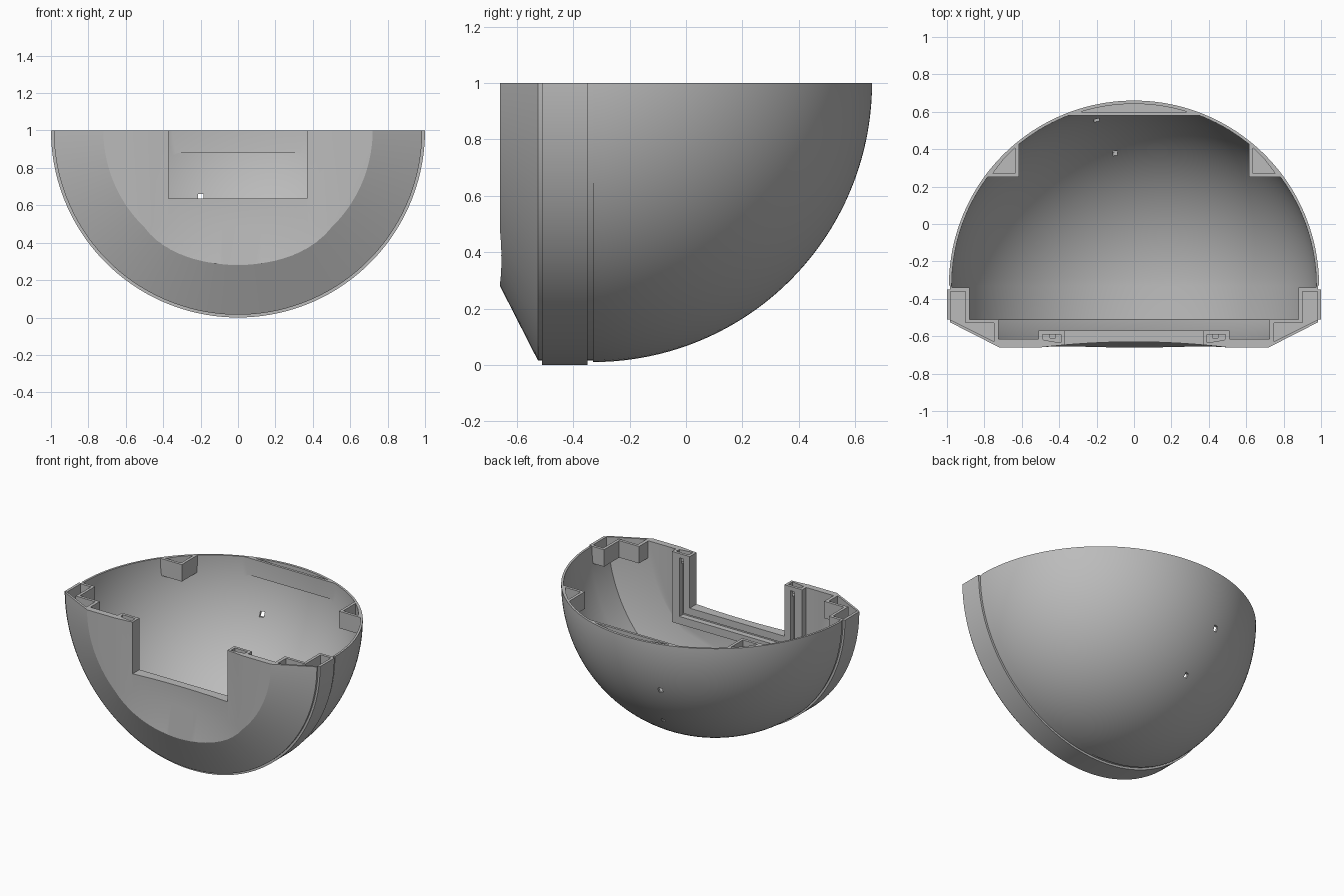
import bpy, bmesh, math

if "Cube" in bpy.data.objects:
    bpy.data.objects.remove(bpy.data.objects["Cube"])

grey = bpy.data.materials.new("plain_grey")
grey.use_nodes = True
colour = (0.5, 0.5, 0.5, 1)
grey.diffuse_color = colour
grey.node_tree.nodes["Principled BSDF"].inputs["Base Color"].default_value = colour

SEGMENTS = 128
SPHERE_Y = -0.33


def finish(name, bm):
    bmesh.ops.remove_doubles(bm, verts=bm.verts, dist=1e-5)
    bmesh.ops.recalc_face_normals(bm, faces=bm.faces)
    mesh = bpy.data.meshes.new(name)
    bm.to_mesh(mesh)
    bm.free()
    mesh.materials.append(grey)
    ob = bpy.data.objects.new(name, mesh)
    bpy.context.collection.objects.link(ob)
    return ob


def loft(name, rings, closed_ends=True):
    """Skin a list of equal-length closed rings."""
    bm = bmesh.new()
    loops = [[bm.verts.new(p) for p in ring] for ring in rings]
    for a, b in zip(loops, loops[1:]):
        for i in range(len(a)):
            j = (i + 1) % len(a)
            bm.faces.new((a[i], a[j], b[j], b[i]))
    if closed_ends:
        bm.faces.new(loops[0])
        bm.faces.new(loops[-1])
    return finish(name, bm)


def lathe(name, profile):
    """Turn (radius, y) points round the axis along y at z = 1."""
    angles = [2 * math.pi * (i + 0.5) / SEGMENTS for i in range(SEGMENTS)]
    return loft(name, [[(r * math.cos(a), y, 1 + r * math.sin(a)) for a in angles]
                       for r, y in profile])


def prism(name, outline, z0, z1):
    return loft(name, [[(x, y, z) for x, y in outline] for z in (z0, z1)])


def box(name, x0, x1, y0, y1, z0, z1):
    return prism(name, [(x0, y0), (x1, y0), (x1, y1), (x0, y1)], z0, z1)


def pair(name, outline, z0, z1):
    return [prism(name + "_left", outline, z0, z1),
            prism(name + "_right", [(-x, y) for x, y in outline], z0, z1)]


def dome(radius, steps=40):
    """Quarter-circle profile from the rim to just short of the pole."""
    turn = [math.pi / 2 * i / steps for i in range(steps)] + [math.pi / 2 - 0.003]
    return [(radius * math.cos(t), SPHERE_Y + radius * math.sin(t)) for t in turn]


def cut(target, cutters):
    for cutter in cutters:
        mod = target.modifiers.new("cut", "BOOLEAN")
        mod.operation, mod.solver, mod.object = "DIFFERENCE", "EXACT", cutter
        bpy.context.view_layer.objects.active = target
        bpy.ops.object.modifier_apply(modifier=mod.name)
        bpy.data.objects.remove(cutter)


# Outer body: dome, narrow groove, raised band, bevelled front
bowl = lathe("bowl_shell", [(0.72, -0.66), (0.985, -0.525), (0.985, -0.51), (1, -0.51),
                            (1, -0.35), (0.985, -0.35), (0.985, SPHERE_Y)] + dome(0.99))

# Hollow inside, leaving corner posts, back supports and window frame standing
cavity = lathe("cavity", [(0.72, -0.615), (0.965, -0.51)] + dome(0.975))
post = [(0.88, -0.34), (1.1, -0.34), (1.1, -0.7), (0.725, -0.7), (0.725, -0.51), (0.88, -0.51)]
support = [(0.615, 0.25), (1.1, 0.25), (1.1, 0.8), (0.615, 0.8)]
cut(cavity, pair("post", post, 0.88, 2.2) + pair("support", support, 0.88, 2.2) + [
    box("back_bar", -0.6, 0.6, 0.58, 0.8, 0.88, 2.2),
    box("window_frame", -0.51, 0.51, -0.75, -0.57, 0.5, 2.2)])

# Shallow concave front panel that fades out below
panel_rings = []
for z, depth in ((0.28, -0.001), (0.49, 0.03), (1.2, 0.03)):
    arc = [-0.5 + i / 24 for i in range(25)]
    panel_rings.append([(x, -0.66 + depth * (1 - 4 * x * x), z) for x in arc]
                       + [(0.5, -0.8, z), (-0.5, -0.8, z)])
panel = loft("front_panel", panel_rings)

# Pockets sunk into the rim
post_pocket = [(0.9, -0.36), (0.98, -0.36), (0.98, -0.512), (0.748, -0.628),
               (0.748, -0.53), (0.9, -0.53)]
support_pocket = [(0.635, 0.27), (0.755, 0.27), (0.7, 0.343), (0.635, 0.408)]
rail_pocket = [(0.39, -0.59), (0.49, -0.59), (0.485, -0.62), (0.39, -0.635)]
swing = math.asin(0.29 / 0.972)
bar_pocket = [(0.972 * math.sin(t), SPHERE_Y + 0.972 * math.cos(t))
              for t in [swing * (i / 8 - 1) for i in range(17)]]

cut(bowl, [cavity, panel, box("top_half", -2, 2, -2, 2, 1, 3),
           box("window", -0.372, 0.37, -0.9, -0.5, 0.635, 1.2),
           prism("bar_pocket", bar_pocket, 0.92, 1.2)]
    + pair("post_pocket", post_pocket, 0.91, 1.2)
    + pair("support_pocket", support_pocket, 0.91, 1.2)
    + pair("rail_pocket", rail_pocket, 0.92, 1.2)
    # Narrow channel round the back of the window frame
    + pair("rail_channel", [(0.42, -0.61), (0.45, -0.61), (0.45, -0.5), (0.42, -0.5)], 0.555, 0.97)
    + [box("sill_channel", -0.43, 0.43, -0.61, -0.5, 0.555, 0.585),
       # Two small holes through the back
       box("upper_hole", -0.215, -0.185, 0.4, 0.8, 0.625, 0.66),
       box("lower_hole", -0.112, -0.088, 0.2, 0.6, 0.325, 0.35)])

# Smooth curved surfaces, crisp edges
bpy.ops.object.select_all(action="DESELECT")
bowl.select_set(True)
bpy.context.view_layer.objects.active = bowl
bpy.ops.object.shade_smooth_by_angle(angle=math.radians(25))
